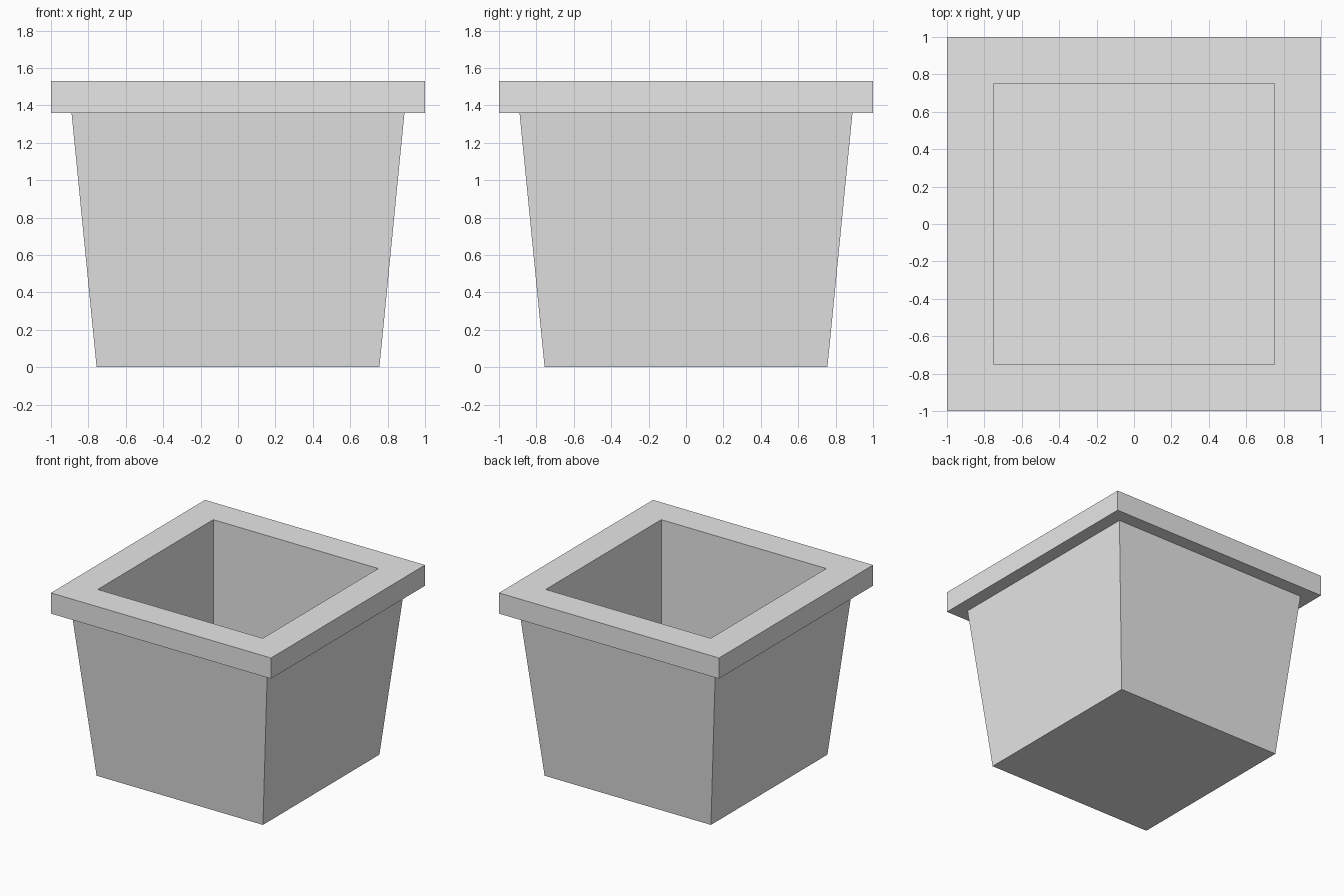
import bpy
import bmesh

cube = bpy.data.objects.get("Cube")
if cube:
    bpy.data.objects.remove(cube, do_unlink=True)

# One plain grey for the whole planter
grey = bpy.data.materials.new("light grey")
grey.use_nodes = True
grey.diffuse_color = (0.8, 0.8, 0.8, 1)
bsdf = next(n for n in grey.node_tree.nodes if n.type == "BSDF_PRINCIPLED")
bsdf.inputs["Base Color"].default_value = grey.diffuse_color

# Square cross-section as (half width, height): up the outside, over the rim, down the inside
BOTTOM, TOP, HEIGHT = 0.756, 0.89, 1.53
RIM_BASE, OPENING, FLOOR = 1.36, 0.75, 0.1
profile = [(BOTTOM, 0), (TOP, RIM_BASE), (1, RIM_BASE), (1, HEIGHT),
           (OPENING, HEIGHT), (OPENING, FLOOR)]
corners = [(-1, -1), (1, -1), (1, 1), (-1, 1)]

bm = bmesh.new()
rings = [[bm.verts.new((sx * w, sy * w, z)) for sx, sy in corners]
         for w, z in profile]

# Walls between successive square rings
for low, high in zip(rings, rings[1:]):
    for i in range(4):
        j = (i + 1) % 4
        bm.faces.new((low[i], low[j], high[j], high[i]))

# Underside and inner floor
bm.faces.new(rings[0][::-1])
bm.faces.new(rings[-1])
bmesh.ops.recalc_face_normals(bm, faces=bm.faces)

mesh = bpy.data.meshes.new("square_planter")
bm.to_mesh(mesh)
bm.free()
mesh.materials.append(grey)
planter = bpy.data.objects.new("square_planter", mesh)
bpy.context.collection.objects.link(planter)
